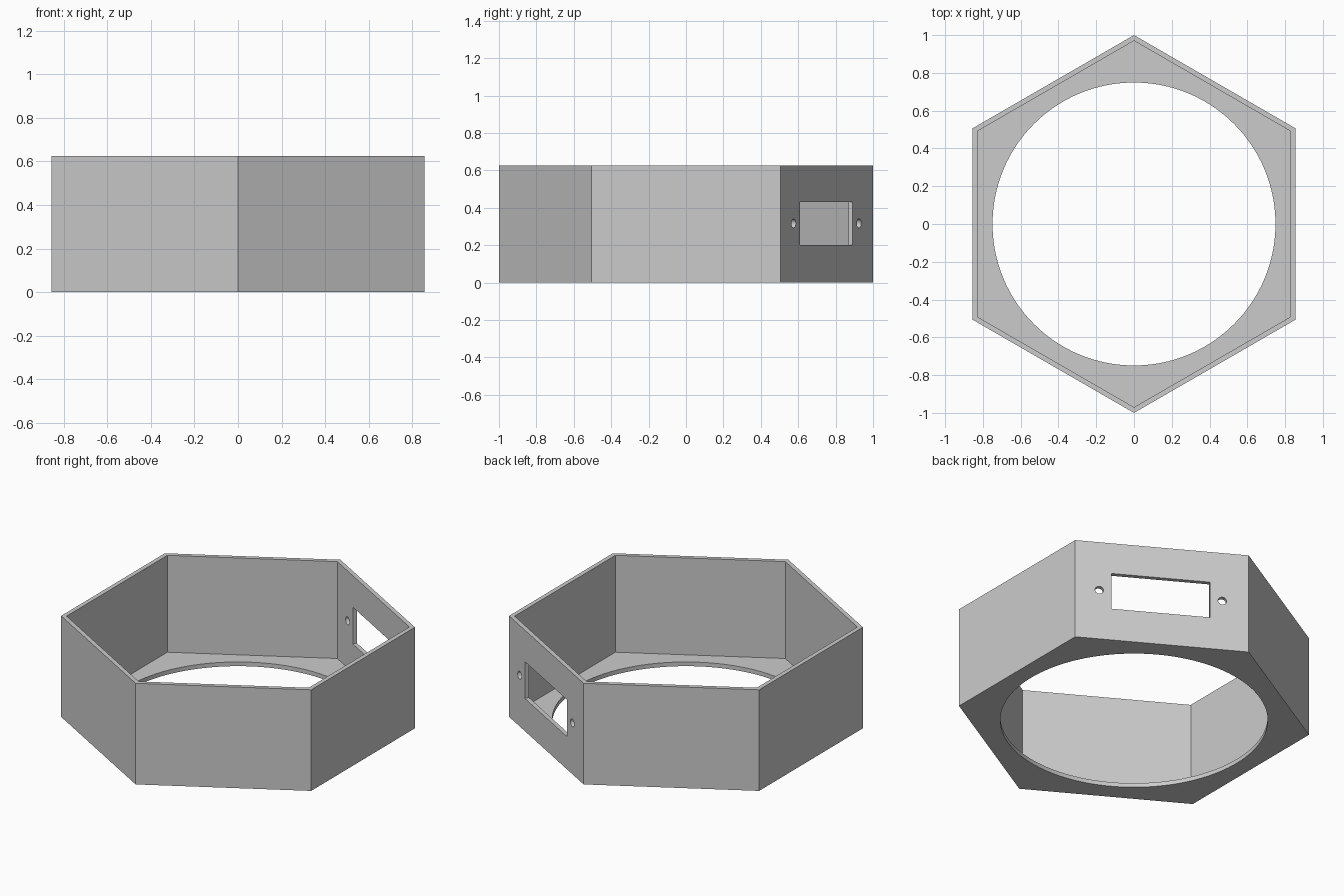
import bpy
import bmesh
from math import radians, tan
from mathutils import Matrix, Vector

cube = bpy.data.objects.get("Cube")
if cube:
    bpy.data.objects.remove(cube, do_unlink=True)

HEIGHT = 0.625
FLOOR = 0.026
WALL_ANGLE = radians(30)

grey = bpy.data.materials.new("plain grey")
grey.use_nodes = True
grey.diffuse_color = (0.6, 0.6, 0.6, 1)
grey.node_tree.nodes["Principled BSDF"].inputs["Base Color"].default_value = (0.6, 0.6, 0.6, 1)


def add_object(name, bm):
    bmesh.ops.recalc_face_normals(bm, faces=bm.faces)
    mesh = bpy.data.meshes.new(name)
    bm.to_mesh(mesh)
    bm.free()
    mesh.materials.append(grey)
    obj = bpy.data.objects.new(name, mesh)
    bpy.context.collection.objects.link(obj)
    return obj


def hex_prism(name, tip, side, bottom, top):
    """Upright six-sided prism with points on the y axis and flat sides on x."""
    shoulder = tip - side * tan(WALL_ANGLE)
    outline = [(0, -tip), (side, -shoulder), (side, shoulder),
               (0, tip), (-side, shoulder), (-side, -shoulder)]
    bm = bmesh.new()
    base = bm.faces.new([bm.verts.new((x, y, bottom)) for x, y in outline])
    lid = bmesh.ops.extrude_face_region(bm, geom=[base])["geom"]
    bmesh.ops.translate(bm, vec=(0, 0, top - bottom),
                        verts=[v for v in lid if isinstance(v, bmesh.types.BMVert)])
    return add_object(name, bm)


def cylinder(name, radius, depth, segments, matrix):
    bm = bmesh.new()
    bmesh.ops.create_cone(bm, cap_ends=True, segments=segments, radius1=radius,
                          radius2=radius, depth=depth, matrix=matrix)
    return add_object(name, bm)


def box(name, size, matrix):
    bm = bmesh.new()
    bmesh.ops.create_cube(bm, size=1, matrix=matrix @ Matrix.Diagonal((*size, 1)))
    return add_object(name, bm)


# Outer body
housing = hex_prism("hexagonal_housing", 1.0, 0.855, 0, HEIGHT)

# Hollow interior and round floor opening
cutters = [
    hex_prism("interior_cutter", 0.97, 0.828, FLOOR, HEIGHT + 0.2),
    cylinder("floor_opening_cutter", 0.749, 0.4, 128, Matrix.Identity(4)),
]

# Window and screw holes in the back left wall; local x runs along the wall
wall_frame = (Matrix.Translation(Vector((0.433, 0.75, 0.316)))
              @ Matrix.Rotation(-WALL_ANGLE, 4, "Z"))
cutters.append(box("window_cutter", (0.56, 0.2, 0.228), wall_frame))
for label, offset in (("left", 0.35), ("right", -0.35)):
    drill = (wall_frame @ Matrix.Translation((offset, 0, 0))
             @ Matrix.Rotation(radians(90), 4, "X"))
    cutters.append(cylinder(label + "_screw_hole_cutter", 0.024, 0.16, 32, drill))

# Cut everything out of the body
bpy.ops.object.select_all(action="DESELECT")
housing.select_set(True)
bpy.context.view_layer.objects.active = housing
for cutter in cutters:
    cutter.hide_render = True
    cut = housing.modifiers.new(cutter.name, "BOOLEAN")
    cut.operation = "DIFFERENCE"
    cut.solver = "EXACT"
    cut.object = cutter
    bpy.ops.object.modifier_apply(modifier=cut.name)
    bpy.data.objects.remove(cutter, do_unlink=True)

bpy.ops.object.shade_smooth_by_angle(angle=radians(30))
